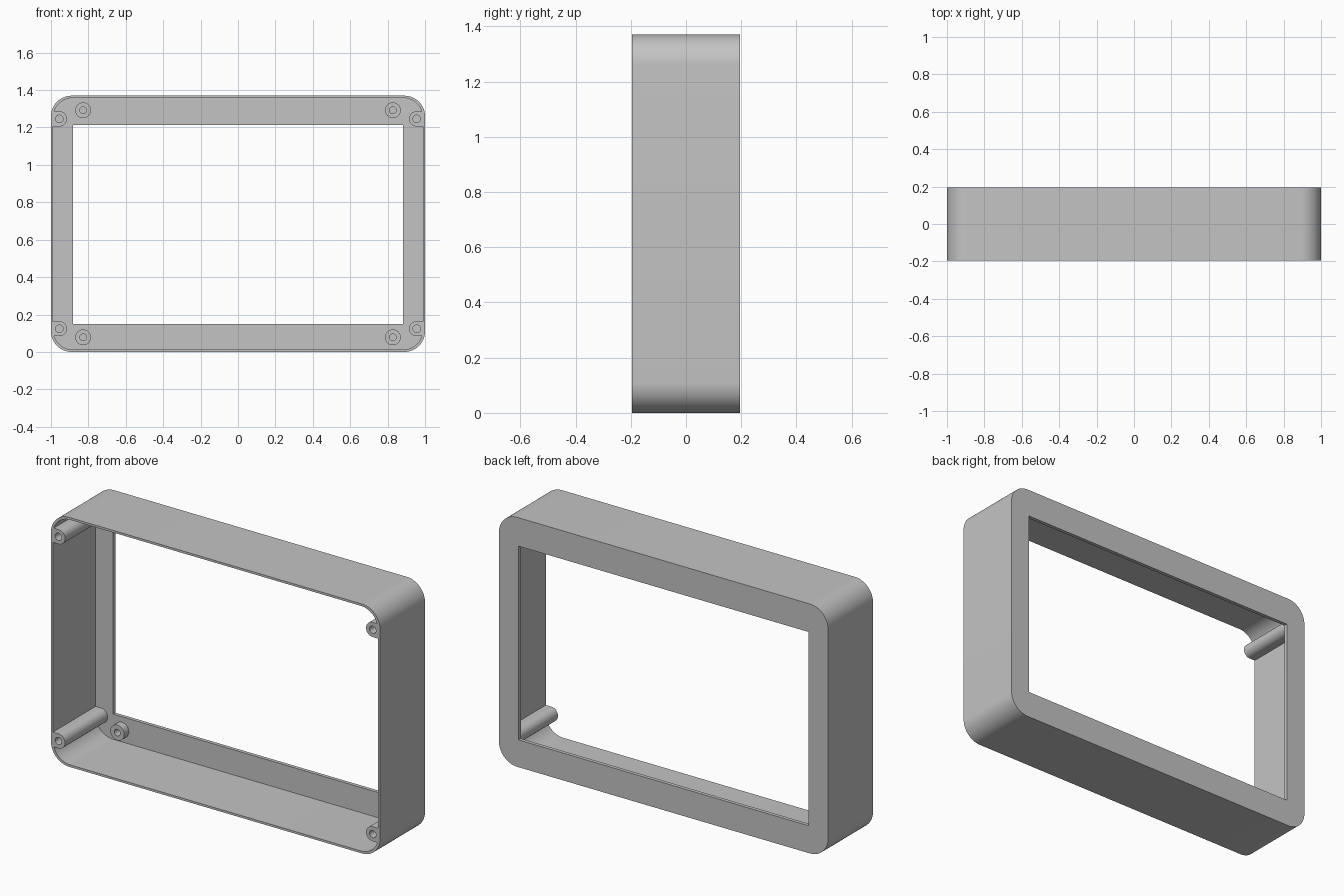
import bpy, bmesh, math

cube = bpy.data.objects.get("Cube")
if cube:
    bpy.data.objects.remove(cube, do_unlink=True)

HEIGHT, DEPTH, WALL, PLATE = 1.37, 0.195, 0.012, 0.02
MID = HEIGHT / 2
FLOOR = DEPTH - PLATE          # inner face of the back plate
STEPS = 14

grey = bpy.data.materials.new("grey plastic")
grey.use_nodes = True
colour = (0.55, 0.55, 0.55, 1)
grey.diffuse_color = colour
grey.node_tree.nodes["Principled BSDF"].inputs["Base Color"].default_value = colour


def add_prism(bm, cx, cz, hx, hz, r, y0, y1):
    """Rounded rectangle in the xz plane, extruded from y0 to y1."""
    loop = []
    for q, (sx, sz) in enumerate([(1, 1), (-1, 1), (-1, -1), (1, -1)]):
        for i in range(STEPS + 1):
            a = (q + i / STEPS) * math.pi / 2
            loop.append((cx + sx * (hx - r) + r * math.cos(a),
                         cz + sz * (hz - r) + r * math.sin(a)))
    verts = [bm.verts.new((x, y0, z)) for x, z in loop]
    face = bm.faces.new(verts)
    top = bmesh.ops.extrude_face_region(bm, geom=[face])["geom"]
    moved = [v for v in top if isinstance(v, bmesh.types.BMVert)]
    bmesh.ops.translate(bm, verts=moved, vec=(0, y1 - y0, 0))


def make(name, prisms):
    bm = bmesh.new()
    for p in prisms:
        add_prism(bm, *p)
    bmesh.ops.remove_doubles(bm, verts=bm.verts, dist=1e-5)
    bmesh.ops.recalc_face_normals(bm, faces=bm.faces)
    mesh = bpy.data.meshes.new(name)
    bm.to_mesh(mesh)
    bm.free()
    mesh.materials.append(grey)
    obj = bpy.data.objects.new(name, mesh)
    bpy.context.collection.objects.link(obj)
    return obj


def subtract(obj, cutter):
    mod = obj.modifiers.new("cut", "BOOLEAN")
    mod.operation, mod.solver, mod.object = "DIFFERENCE", "EXACT", cutter
    bpy.context.view_layer.objects.active = obj
    bpy.ops.object.modifier_apply(modifier=mod.name)
    bpy.data.objects.remove(cutter, do_unlink=True)


def four(x, dz, hx, hz, r, y0, y1):
    """The same prism in all four corners."""
    return [(sx * x, MID + sz * dz, hx, hz, r, y0, y1)
            for sx in (-1, 1) for sz in (-1, 1)]


# Housing shell
housing = make("housing", [(0, MID, 1, MID, 0.11, -DEPTH, DEPTH)])

# Cavity, leaving the screw posts and the short standoffs standing
cavity = make("cavity_cutter",
              [(0, MID, 1 - WALL, MID - WALL, 0.105, -DEPTH - 0.1, FLOOR)])
solids = four(0.985, 0.561, 0.07, 0.04, 0.039, -DEPTH - 0.2, DEPTH + 0.1)
solids += four(0.828, 0.607, 0.042, 0.042, 0.042, FLOOR - 0.04, DEPTH + 0.1)
subtract(cavity, make("post_cutter", solids))
subtract(housing, cavity)

# Window through the back plate
subtract(housing, make("window_cutter",
                       [(0, 0.682, 0.881, 0.532, 0.001, 0, DEPTH + 0.1)]))

# Blind screw holes
holes = four(0.955, 0.561, 0.02, 0.02, 0.02, -DEPTH - 0.1, 0)
holes += four(0.828, 0.607, 0.018, 0.018, 0.018, 0.05, FLOOR)
subtract(housing, make("hole_cutter", holes))

bpy.ops.object.select_all(action="DESELECT")
housing.select_set(True)
bpy.context.view_layer.objects.active = housing
bpy.ops.object.shade_smooth_by_angle(angle=math.radians(30))
